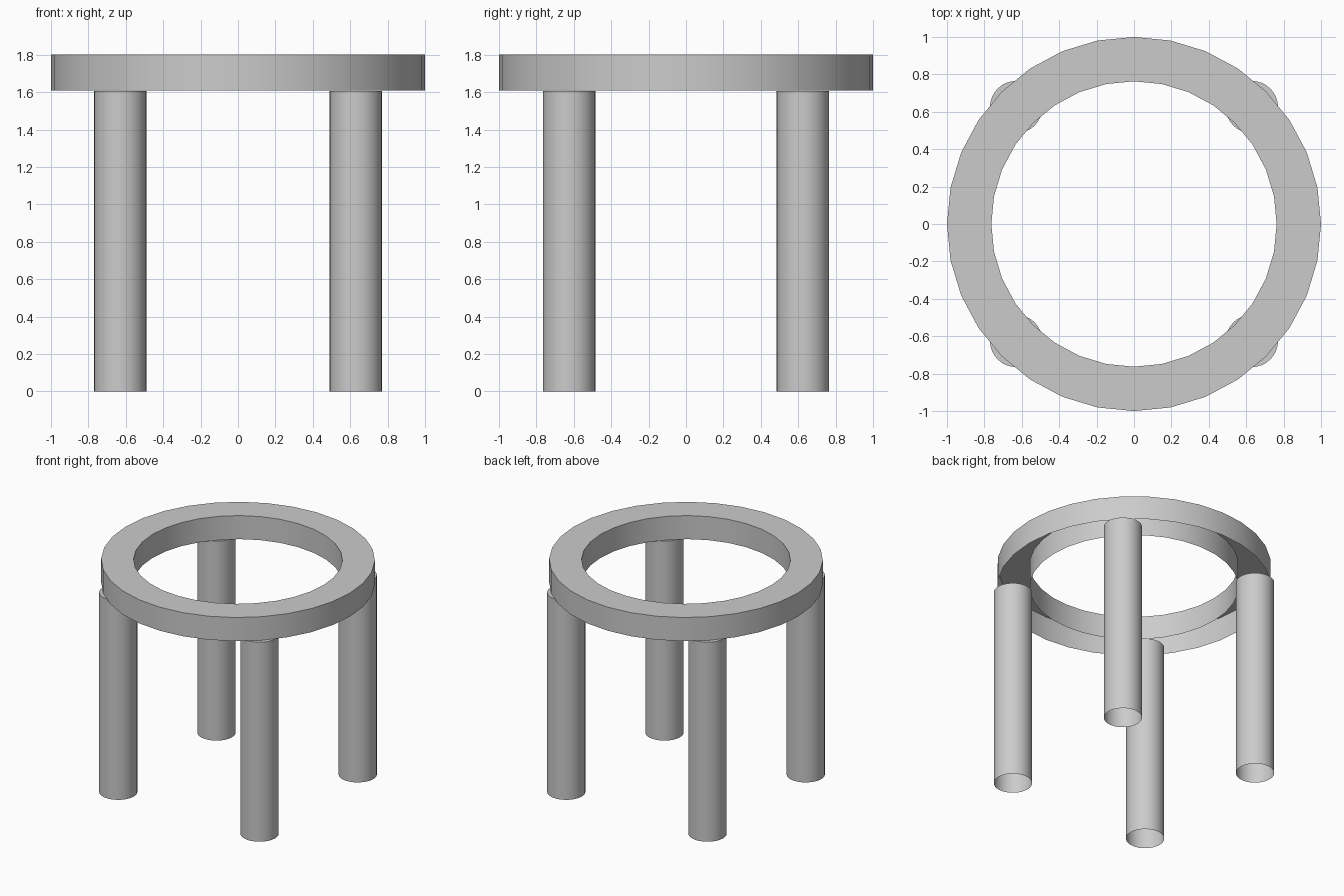
import bpy, bmesh
from math import cos, sin, pi, radians

if "Cube" in bpy.data.objects:
    bpy.data.objects.remove(bpy.data.objects["Cube"])

SIDES = 32


def revolve(name, profile, location=(0, 0, 0), cap_top=False):
    """Sweep an open (radius, z) profile around z; optionally close its last loop."""
    bm = bmesh.new()
    loops = []
    for r, z in profile:
        loops.append([bm.verts.new((r * cos(2 * pi * i / SIDES), r * sin(2 * pi * i / SIDES), z))
                      for i in range(SIDES)])
    for a, b in zip(loops, loops[1:]):
        for i in range(SIDES):
            j = (i + 1) % SIDES
            bm.faces.new((a[i], a[j], b[j], b[i]))
    if cap_top:
        bm.faces.new(loops[-1])
    mesh = bpy.data.meshes.new(name)
    bm.to_mesh(mesh)
    bm.free()
    obj = bpy.data.objects.new(name, mesh)
    obj.location = location
    bpy.context.collection.objects.link(obj)
    bpy.ops.object.select_all(action='DESELECT')
    obj.select_set(True)
    bpy.context.view_layer.objects.active = obj
    bpy.ops.object.shade_smooth_by_angle(angle=radians(30))
    return obj


# Ring seat frame: outer wall, flat top, inner wall, open underneath
revolve("seat_ring", [(1.0, 1.61), (1.0, 1.80), (0.763, 1.80), (0.763, 1.61)])

# Four round legs, closed at the top and open at the floor
for side, sx in (("left", -1), ("right", 1)):
    for end, sy in (("front", -1), ("back", 1)):
        revolve(f"{end}_{side}_leg", [(0.14, 0), (0.14, 1.607)],
                (0.63 * sx, 0.625 * sy, 0), cap_top=True)
